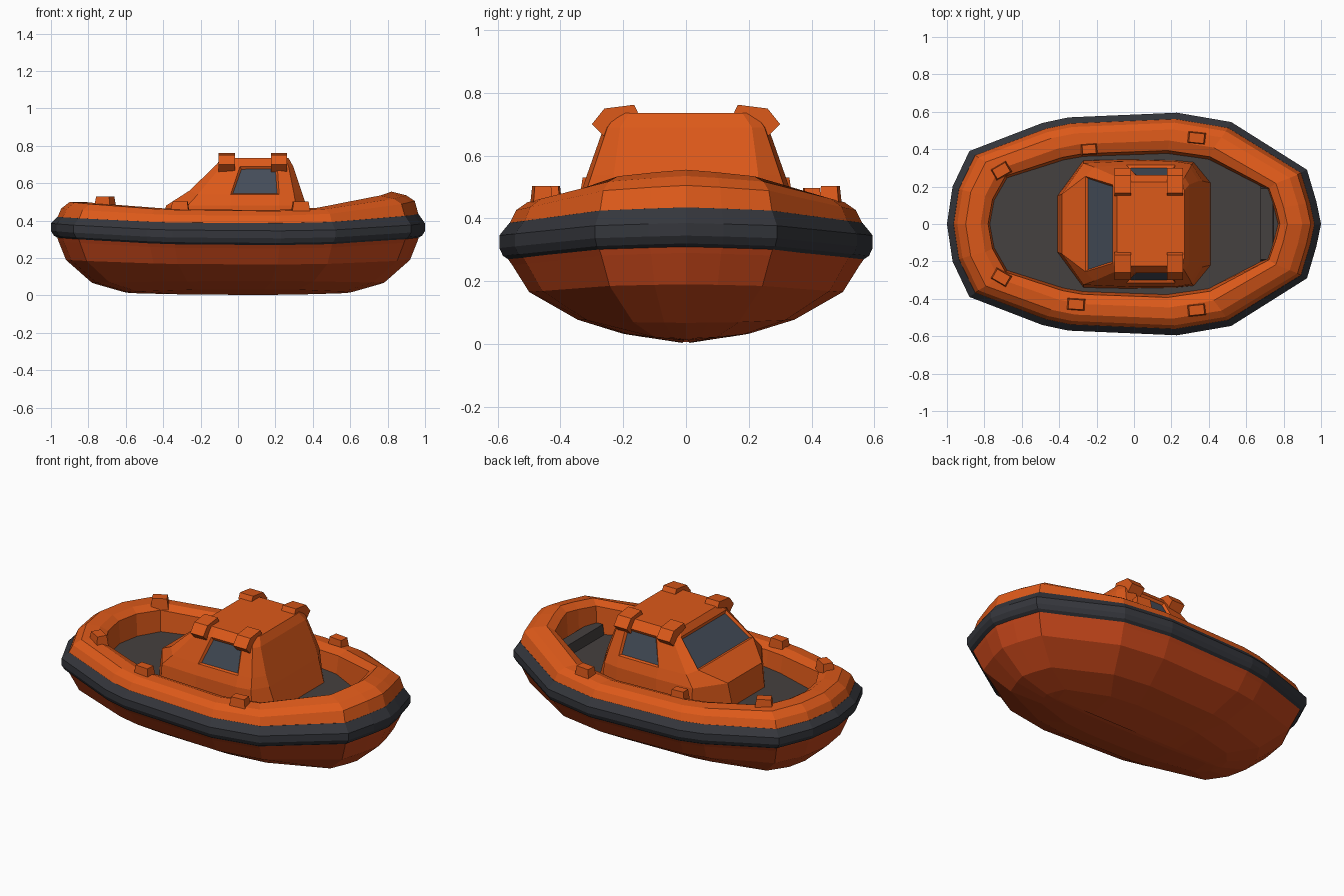
import bpy, bmesh, math
from mathutils import Matrix

if "Cube" in bpy.data.objects:
    bpy.data.objects.remove(bpy.data.objects["Cube"])


def material(name, rgb):
    m = bpy.data.materials.new(name)
    m.diffuse_color = (*rgb, 1)
    m.use_nodes = True
    m.node_tree.nodes["Principled BSDF"].inputs["Base Color"].default_value = m.diffuse_color
    return m


ORANGE = material("orange", (0.72, 0.10, 0.01))
RED = material("hull_orange", (0.55, 0.06, 0.01))
RUBBER = material("rubber", (0.035, 0.037, 0.045))
DECK = material("deck_grey", (0.06, 0.052, 0.05))
GLASS = material("glass", (0.06, 0.075, 0.10))


def make_object(name, bm, *mats):
    bmesh.ops.recalc_face_normals(bm, faces=bm.faces)
    me = bpy.data.meshes.new(name)
    bm.to_mesh(me)
    bm.free()
    for m in mats:
        me.materials.append(m)
    ob = bpy.data.objects.new(name, me)
    bpy.context.collection.objects.link(ob)
    return ob


def loft(rings, cap_start=False, cap_end=False):
    """Skin closed rings of equal length; returns bmesh and the face grid."""
    bm = bmesh.new()
    vs = [[bm.verts.new(p) for p in r] for r in rings]
    n = len(vs[0])
    grid = [[bm.faces.new((a[i], a[(i + 1) % n], b[(i + 1) % n], b[i]))
             for i in range(n)] for a, b in zip(vs, vs[1:])]
    if cap_start:
        bm.faces.new(vs[0])
    if cap_end:
        bm.faces.new(vs[-1])
    return bm, grid


# Boat outline seen from above (one half, mirrored across y)
HALF = [(-0.97, 0.2), (-0.88, 0.39), (-0.49, 0.54), (-0.35, 0.57), (0.23, 0.595),
        (0.52, 0.545), (0.925, 0.29), (0.975, 0.12)]
OUTLINE = [(-1, 0)] + HALF + [(1, 0)] + [(x, -y) for x, y in reversed(HALF)]


def ring(sx, sy, z, stern=0.04, bow=0.04):
    """Scaled outline whose ends rise by the given sheer."""
    return [(x * sx, y * sy, z + (stern * x * x if x < 0 else bow * abs(x) ** 3))
            for x, y in OUTLINE]


# Hull
bm, _ = loft([ring(0.58, 0.02, 0.003, 0.01, 0.01), ring(0.61, 0.34, 0.033, -0.015, -0.015),
              ring(0.78, 0.58, 0.077, -0.01, -0.01), ring(0.92, 0.84, 0.165, 0.025, 0.025),
              ring(0.96, 0.93, 0.25), ring(0.97, 0.965, 0.28)], cap_start=True)
make_object("hull", bm, RED)

# Rubber bumper band
bm, _ = loft([ring(0.95, 0.93, 0.26), ring(0.985, 0.98, 0.28), ring(1, 1, 0.305),
              ring(1, 1, 0.345), ring(0.965, 0.945, 0.385, 0.035, 0.05),
              ring(0.93, 0.92, 0.39, 0.035, 0.05)])
make_object("bumper_band", bm, RUBBER)

# Gunwale tube around the deck
bm, _ = loft([ring(0.965, 0.945, 0.383, 0.035, 0.05), ring(0.945, 0.91, 0.425, 0.04, 0.08),
              ring(0.90, 0.85, 0.45, 0.05, 0.085), ring(0.82, 0.75, 0.455, 0.045, 0.1),
              ring(0.78, 0.66, 0.435, 0.04, 0.09), ring(0.77, 0.63, 0.33, 0, 0)])
make_object("gunwale", bm, ORANGE)

# Deck floor
bm = bmesh.new()
bm.faces.new([bm.verts.new(p) for p in ring(0.80, 0.68, 0.345, 0, 0)])
make_object("deck", bm, DECK)


def block(name, loc, size, mat, angle=0, taper=0.8):
    bm = bmesh.new()
    bmesh.ops.create_cube(bm, size=1)
    for v in bm.verts:
        if v.co.z > 0:
            v.co.x *= taper
            v.co.y *= taper
    bm.transform(Matrix.Translation(loc) @ Matrix.Rotation(math.radians(angle), 4, 'Z')
                 @ Matrix.Diagonal((*size, 1)))
    return make_object(name, bm, mat)


# Bench at the far end of the deck
block("bench", (0.71, 0, 0.375), (0.07, 0.40, 0.07), DECK, 0, 0.95)

# Cleats on the gunwale
for s in (1, -1):
    block("stern_cleat", (-0.71, s * 0.285, 0.495), (0.10, 0.07, 0.07), ORANGE, s * 30)
    block("bow_cleat", (0.335, s * 0.46, 0.47), (0.10, 0.065, 0.065), ORANGE, s * -6)
block("side_cleat_front", (-0.31, -0.43, 0.47), (0.10, 0.065, 0.065), ORANGE, -4)
block("side_cleat_back", (-0.24, 0.40, 0.465), (0.09, 0.06, 0.065), ORANGE, 4)


# Cabin: stacked rings, half points mirrored across y
def cabin_ring(z, pts, front_z=None):
    pts3 = [(x, y, front_z if front_z and i == 0 else z) for i, (x, y) in enumerate(pts)]
    return pts3 + [(x, -y, h) for x, y, h in reversed(pts3)]


levels = [
    cabin_ring(0.34, [(-0.41, 0.15), (-0.27, 0.34), (-0.04, 0.345), (0.22, 0.34), (0.32, 0.33), (0.41, 0.22)]),
    cabin_ring(0.48, [(-0.385, 0.16), (-0.27, 0.325), (-0.04, 0.335), (0.22, 0.335), (0.31, 0.32), (0.365, 0.23)]),
    cabin_ring(0.54, [(-0.26, 0.255), (-0.215, 0.305), (-0.04, 0.315), (0.22, 0.315), (0.30, 0.30), (0.345, 0.23)], 0.56),
    cabin_ring(0.69, [(-0.115, 0.21), (-0.09, 0.25), (0.01, 0.262), (0.21, 0.262), (0.27, 0.25), (0.295, 0.21)], 0.70),
    cabin_ring(0.735, [(-0.09, 0.18), (-0.06, 0.22), (0.01, 0.225), (0.21, 0.225), (0.25, 0.22), (0.27, 0.18)]),
]
bm, grid = loft(levels, cap_end=True)
bmesh.ops.recalc_face_normals(bm, faces=bm.faces)
# Recessed windows: both sides and the windscreen
for face in (grid[2][2], grid[2][8], grid[2][11]):
    bmesh.ops.inset_individual(bm, faces=[face], thickness=0.015, depth=-0.012)
    face.material_index = 1
make_object("cabin", bm, ORANGE, GLASS)

# Roof corner brackets: one profile in y/z, extruded along x
PROFILE = [(0.15, 0.73), (0.165, 0.762), (0.26, 0.75), (0.30, 0.70), (0.255, 0.655), (0.235, 0.70)]
for x in (-0.06, 0.22):
    for s in (1, -1):
        bm, _ = loft([[(x + dx, s * y, z) for y, z in PROFILE] for dx in (-0.043, 0.043)],
                     True, True)
        make_object("roof_bracket", bm, ORANGE)
